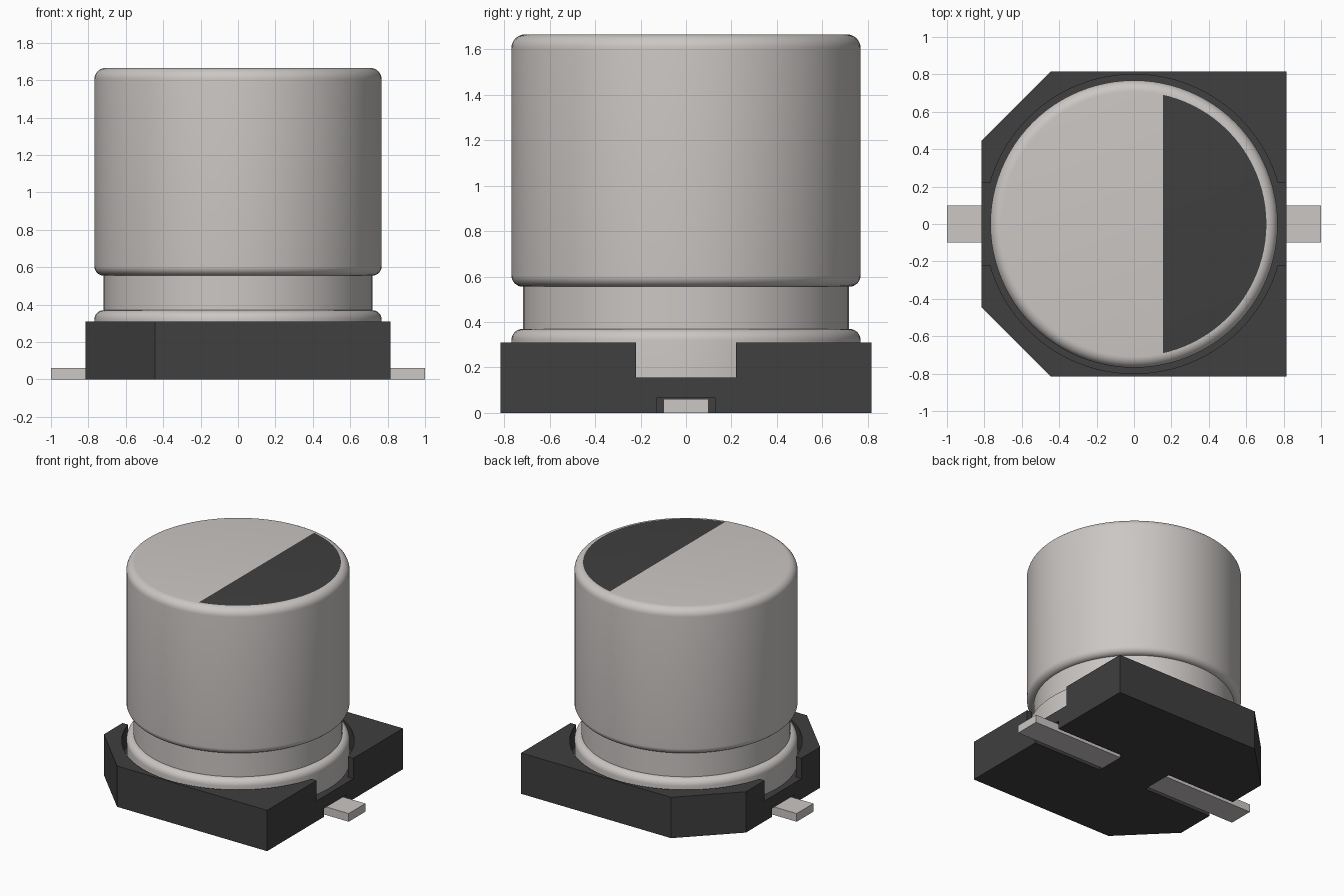
import bpy, bmesh, math
from mathutils import Vector

cube = bpy.data.objects.get("Cube")
if cube:
    bpy.data.objects.remove(cube, do_unlink=True)


def material(name, colour, roughness):
    m = bpy.data.materials.new(name)
    m.use_nodes = True
    m.diffuse_color = (*colour, 1)
    shader = m.node_tree.nodes["Principled BSDF"]
    shader.inputs["Base Color"].default_value = (*colour, 1)
    shader.inputs["Roughness"].default_value = roughness
    return m


silver = material("brushed_silver", (0.60, 0.57, 0.555), 0.5)
black = material("black_plastic", (0.05, 0.05, 0.05), 0.6)


def make_object(name, bm, *mats):
    bmesh.ops.recalc_face_normals(bm, faces=bm.faces)
    mesh = bpy.data.meshes.new(name)
    bm.to_mesh(mesh)
    bm.free()
    ob = bpy.data.objects.new(name, mesh)
    bpy.context.collection.objects.link(ob)
    for m in mats:
        mesh.materials.append(m)
    return ob


def prism(name, outline, z0, z1, mat):
    bm = bmesh.new()
    face = bm.faces.new([bm.verts.new((x, y, z0)) for x, y in outline])
    top = bmesh.ops.extrude_face_region(bm, geom=[face])["geom"]
    bmesh.ops.translate(bm, vec=(0, 0, z1 - z0),
                        verts=[v for v in top if isinstance(v, bmesh.types.BMVert)])
    return make_object(name, bm, mat)


def box(name, x0, x1, half_y, z0, z1, mat):
    return prism(name, [(x0, -half_y), (x1, -half_y), (x1, half_y), (x0, half_y)], z0, z1, mat)


def arc(r, z, radius, start, end, steps=8):
    angles = [math.radians(start + (end - start) * i / steps) for i in range(steps + 1)]
    return [(r + radius * math.cos(a), z + radius * math.sin(a)) for a in angles]


def circle(radius, count=96):
    return [(radius * math.cos(math.tau * i / count), radius * math.sin(math.tau * i / count))
            for i in range(count)]


SIDE, CUT, BASE_TOP, FLOOR = 0.815, 0.445, 0.31, 0.155
CAN_R, NECK_R, CAN_TOP, ROUND = 0.768, 0.72, 1.665, 0.06
LEAD_TOP, LEAD_IN = 0.062, 0.215

# Plastic base with two clipped corners
base = prism("base", [(SIDE, -SIDE), (SIDE, SIDE), (-CUT, SIDE), (-SIDE, CUT),
                      (-SIDE, -CUT), (-CUT, -SIDE)], 0, BASE_TOP, black)

# Round seat, side notches and lead slots cut from the base
cutters = [prism("seat_cutter", circle(0.8), FLOOR, 0.5, black),
           box("notch_cutter", -1.1, 1.1, 0.22, FLOOR, 0.6, black)]
for s in (-1, 1):
    x0, x1 = sorted((s * LEAD_IN, s * 1.1))
    cutters.append(box("slot_cutter", x0, x1, 0.13, -0.1, LEAD_TOP + 0.003, black))
for c in cutters:
    mod = base.modifiers.new(c.name, "BOOLEAN")
    mod.operation, mod.solver, mod.object = "DIFFERENCE", "EXACT", c
bpy.context.view_layer.update()
cut_mesh = bpy.data.meshes.new_from_object(
    base.evaluated_get(bpy.context.evaluated_depsgraph_get()))
base.modifiers.clear()
base.data = cut_mesh
for c in cutters:
    bpy.data.objects.remove(c, do_unlink=True)

# Flat metal leads
for side, s in (("left", 1), ("right", -1)):
    x0, x1 = sorted((s * LEAD_IN, s * 1.0))
    box(side + "_lead", x0, x1, 0.1, 0, LEAD_TOP, silver)

# Turned can with a crimped neck and rounded rims
profile = [(CAN_R, FLOOR)]
profile += arc(CAN_R - 0.05, 0.32, 0.05, 0, 90)
profile += [(NECK_R - 0.002, 0.555)]
profile += arc(CAN_R - 0.05, 0.605, 0.05, -90, 0)[1:]
profile += arc(CAN_R - ROUND, CAN_TOP - ROUND, ROUND, 0, 90)
bm = bmesh.new()
rings = [[bm.verts.new((x, y, z)) for x, y in circle(r)] for r, z in profile]
for low, high in zip(rings, rings[1:]):
    for i in range(len(low)):
        j = (i + 1) % len(low)
        bm.faces.new((low[i], low[j], high[j], high[i]))
bm.faces.new(rings[0][::-1])
cap = bm.faces.new(rings[-1])

# Polarity mark: the cap is split and its left part coloured
bmesh.ops.bisect_plane(bm, geom=[cap, *cap.edges, *cap.verts], dist=1e-5,
                       plane_co=Vector((0.155, 0, 0)), plane_no=Vector((1, 0, 0)))
for f in bm.faces:
    c = f.calc_center_median()
    if c.z > CAN_TOP - 1e-4 and c.x > 0.155:
        f.material_index = 1
can = make_object("can", bm, silver, black)

# Smooth shading with crisp edges
bpy.ops.object.select_all(action="DESELECT")
for ob in (can, base):
    ob.select_set(True)
bpy.context.view_layer.objects.active = can
bpy.ops.object.shade_smooth_by_angle(angle=math.radians(30))
